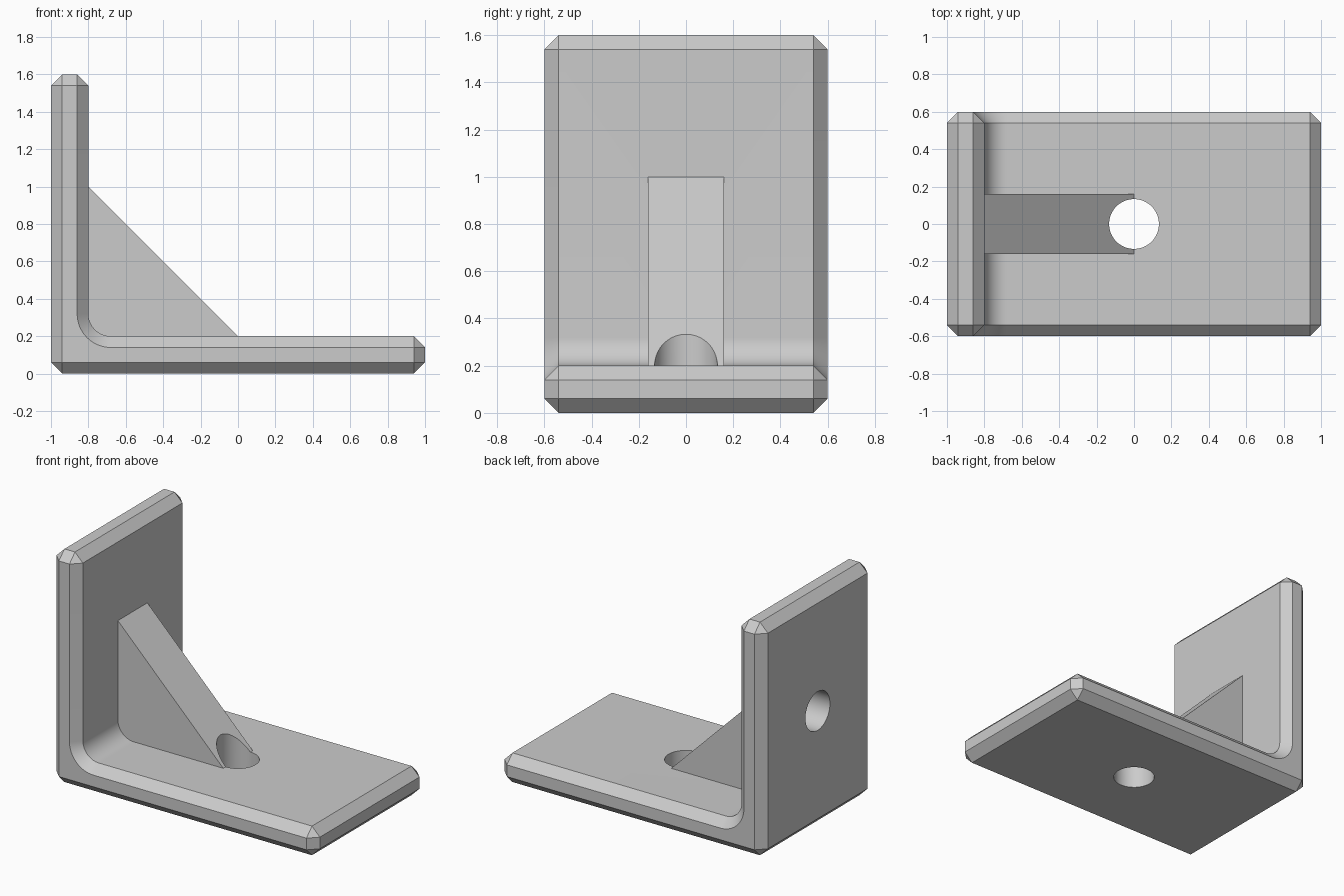
import bpy, bmesh, math
from mathutils import Matrix

cube = bpy.data.objects.get("Cube")
if cube:
    bpy.data.objects.remove(cube, do_unlink=True)

T = 0.2          # plate thickness
CHAMFER = 0.06
FILLET = 0.12
HOLE = 0.133

grey = bpy.data.materials.new("light_grey")
grey.use_nodes = True
colour = (0.6, 0.6, 0.6, 1)
grey.diffuse_color = colour
grey.node_tree.nodes["Principled BSDF"].inputs["Base Color"].default_value = colour


def make_object(name, bm):
    bmesh.ops.recalc_face_normals(bm, faces=bm.faces)
    mesh = bpy.data.meshes.new(name)
    bm.to_mesh(mesh)
    bm.free()
    mesh.materials.append(grey)
    obj = bpy.data.objects.new(name, mesh)
    bpy.context.collection.objects.link(obj)
    return obj


def prism(profile, half_width):
    """Extrude an x-z profile symmetrically along y."""
    bm = bmesh.new()
    face = bm.faces.new([bm.verts.new((x, -half_width, z)) for x, z in profile])
    new = bmesh.ops.extrude_face_region(bm, geom=[face])["geom"]
    verts = [v for v in new if isinstance(v, bmesh.types.BMVert)]
    bmesh.ops.translate(bm, verts=verts, vec=(0, 2 * half_width, 0))
    bmesh.ops.recalc_face_normals(bm, faces=bm.faces)
    return bm


def combine(target, tool, operation):
    """Apply a boolean and drop the tool."""
    tool.hide_render = True
    bpy.context.view_layer.objects.active = target
    mod = target.modifiers.new(operation, "BOOLEAN")
    mod.operation, mod.solver, mod.object = operation, "EXACT", tool
    bpy.ops.object.modifier_apply(modifier=mod.name)
    bpy.data.objects.remove(tool, do_unlink=True)


def drill(name, matrix, depth):
    bm = bmesh.new()
    bmesh.ops.create_cone(bm, cap_ends=True, segments=64, radius1=HOLE,
                          radius2=HOLE, depth=depth, matrix=matrix)
    return make_object(name, bm)


# L-shaped plate: filleted inner corner, every outer edge chamfered
steps = 16
cx, cz = -1 + T + FILLET, T + FILLET
arc = []
for i in range(steps + 1):
    a = math.pi + math.pi / 2 * i / steps
    arc.append((cx + FILLET * math.cos(a), cz + FILLET * math.sin(a)))
bm = prism([(-1, 0), (-1, 1.6), (-1 + T, 1.6)] + arc + [(1, T), (1, 0)], 0.6)
sharp = [e for e in bm.edges if e.calc_face_angle() > math.radians(60)]
bmesh.ops.bevel(bm, geom=sharp, offset=CHAMFER, offset_type="OFFSET",
                segments=1, affect="EDGES", clamp_overlap=False)
bracket = make_object("angle_bracket", bm)

# Triangular rib, sunk slightly into both plates
rib = make_object("rib", prism([(-0.85, 0.15), (-0.85, 1), (-0.8, 1),
                                (0, T), (0, 0.15)], 0.16))
combine(bracket, rib, "UNION")

# Screw holes: one through base and rib, one through the upright up to the rib
combine(bracket, drill("base_drill", Matrix.Translation((0, 0, 0.4)), 1.2), "DIFFERENCE")
side = Matrix.Translation((-1, 0, 0.8)) @ Matrix.Rotation(math.pi / 2, 4, "Y")
combine(bracket, drill("wall_drill", side, 2 * T), "DIFFERENCE")

# Smooth fillet and bores, crisp chamfers
bpy.ops.object.select_all(action="DESELECT")
bracket.select_set(True)
bpy.context.view_layer.objects.active = bracket
bpy.ops.object.shade_smooth_by_angle(angle=math.radians(25))
